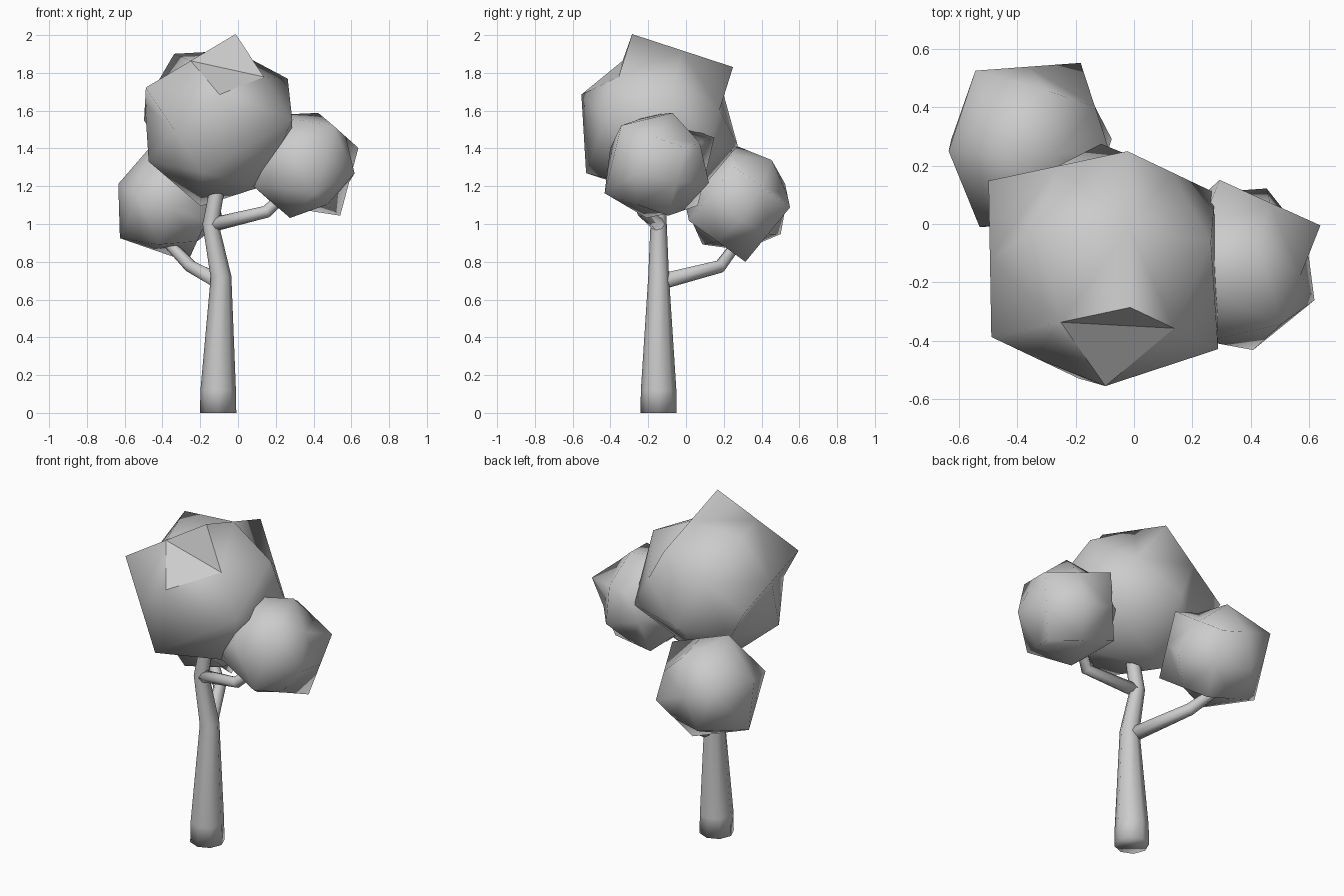
import bpy
import bmesh
from mathutils import Vector

if "Cube" in bpy.data.objects:
    bpy.data.objects.remove(bpy.data.objects["Cube"])


def finish(bm, name):
    bmesh.ops.recalc_face_normals(bm, faces=bm.faces)
    me = bpy.data.meshes.new(name)
    bm.to_mesh(me)
    bm.free()
    ob = bpy.data.objects.new(name, me)
    bpy.context.collection.objects.link(ob)
    return ob


def limb(name, path, sides=8):
    """Tapered low-poly tube through (x, y, z, radius) points."""
    bm = bmesh.new()
    pts = [Vector(p[:3]) for p in path]
    rings = []
    ref = None
    for i, p in enumerate(pts):
        before = (p - pts[max(i - 1, 0)]).normalized()
        after = (pts[min(i + 1, len(pts) - 1)] - p).normalized()
        t = (before + after).normalized()
        if ref is None:
            ref = Vector((1, 0, 0)) if abs(t.z) > 0.6 else Vector((0, 0, 1))
        u = (ref - t * ref.dot(t)).normalized()
        v = t.cross(u)
        ref = u
        ring = bmesh.ops.create_circle(bm, segments=sides, radius=path[i][3])["verts"]
        for vert in ring:
            vert.co = p + u * vert.co.x + v * vert.co.y
        rings.append(ring)
    for e in list(bm.edges):
        bm.edges.remove(e)
    for lo, hi in zip(rings, rings[1:]):
        for k in range(sides):
            j = (k + 1) % sides
            bm.faces.new((lo[k], lo[j], hi[j], hi[k]))
    bm.faces.new(rings[0])
    bm.faces.new(rings[-1])
    for f in bm.faces:
        f.smooth = True
    finish(bm, name)


def foliage(name, centre, a, b, half, spiky, facet=False):
    """Tilted cube with raised face centres; corners on the spiky side stand out."""
    bulge = 1.55
    a = Vector(a).normalized()
    b = Vector(b)
    b = (b - a * b.dot(a)).normalized()
    axes = [a, b, a.cross(b)]
    c = Vector(centre)
    bm = bmesh.new()
    cache = {}

    def vert(key):
        if key not in cache:
            scale = bulge if sum(map(abs, key)) == 1 else 1.0
            cache[key] = bm.verts.new(
                c + sum((ax * k for ax, k in zip(axes, key)), Vector()) * half * scale)
        return cache[key]

    flat = []
    for ax in range(3):
        i, j = (ax + 1) % 3, (ax + 2) % 3
        for s in (-1, 1):
            for si in (-1, 1):
                for sj in (-1, 1):
                    mid, m1, m2, tip = ([0, 0, 0] for _ in range(4))
                    for q in (mid, m1, m2, tip):
                        q[ax] = s
                    m1[i] = tip[i] = si
                    m2[j] = tip[j] = sj
                    spike = tip[spiky[0]] == spiky[1]
                    mid, m1, m2, tip = (vert(tuple(q)) for q in (mid, m1, m2, tip))
                    if spike:
                        new = [bm.faces.new((mid, m1, m2)), bm.faces.new((m1, tip, m2))]
                    else:
                        new = [bm.faces.new((mid, m1, tip)), bm.faces.new((mid, tip, m2))]
                    if facet and ax == 1 and s == si == sj == -1:
                        flat += new
    for f in bm.faces:
        f.smooth = f not in flat
    finish(bm, name)


# trunk and branches
limb("trunk", [(-0.105, -0.145, 0, 0.096), (-0.105, -0.145, 0.12, 0.094),
               (-0.09, -0.145, 0.72, 0.055), (-0.145, -0.145, 1.0, 0.043),
               (-0.115, -0.145, 1.16, 0.04), (-0.105, -0.145, 1.3, 0.03)])
limb("right_branch", [(-0.14, -0.145, 0.995, 0.038), (0.15, -0.23, 1.065, 0.033),
                      (0.22, -0.18, 1.13, 0.03), (0.32, -0.14, 1.25, 0.025)])
limb("left_branch", [(-0.10, -0.13, 0.695, 0.042), (-0.25, 0.18, 0.775, 0.035),
                     (-0.36, 0.265, 0.89, 0.03), (-0.37, 0.275, 1.0, 0.025)])

# leaf clusters
foliage("main_foliage", (-0.105, -0.14, 1.55), (-0.47, -0.10, -0.28),
        (0, 0.54, -0.17), 0.281, spiky=(2, -1), facet=True)
foliage("right_foliage", (0.35, -0.14, 1.31), (-0.098, -0.09, -0.365),
        (-0.137, -0.34, 0.105), 0.191, spiky=(1, -1))
foliage("left_foliage", (-0.355, 0.27, 1.115), (0.365, 0.027, -0.127),
        (-0.097, -0.248, -0.298), 0.191, spiky=(0, 1))
